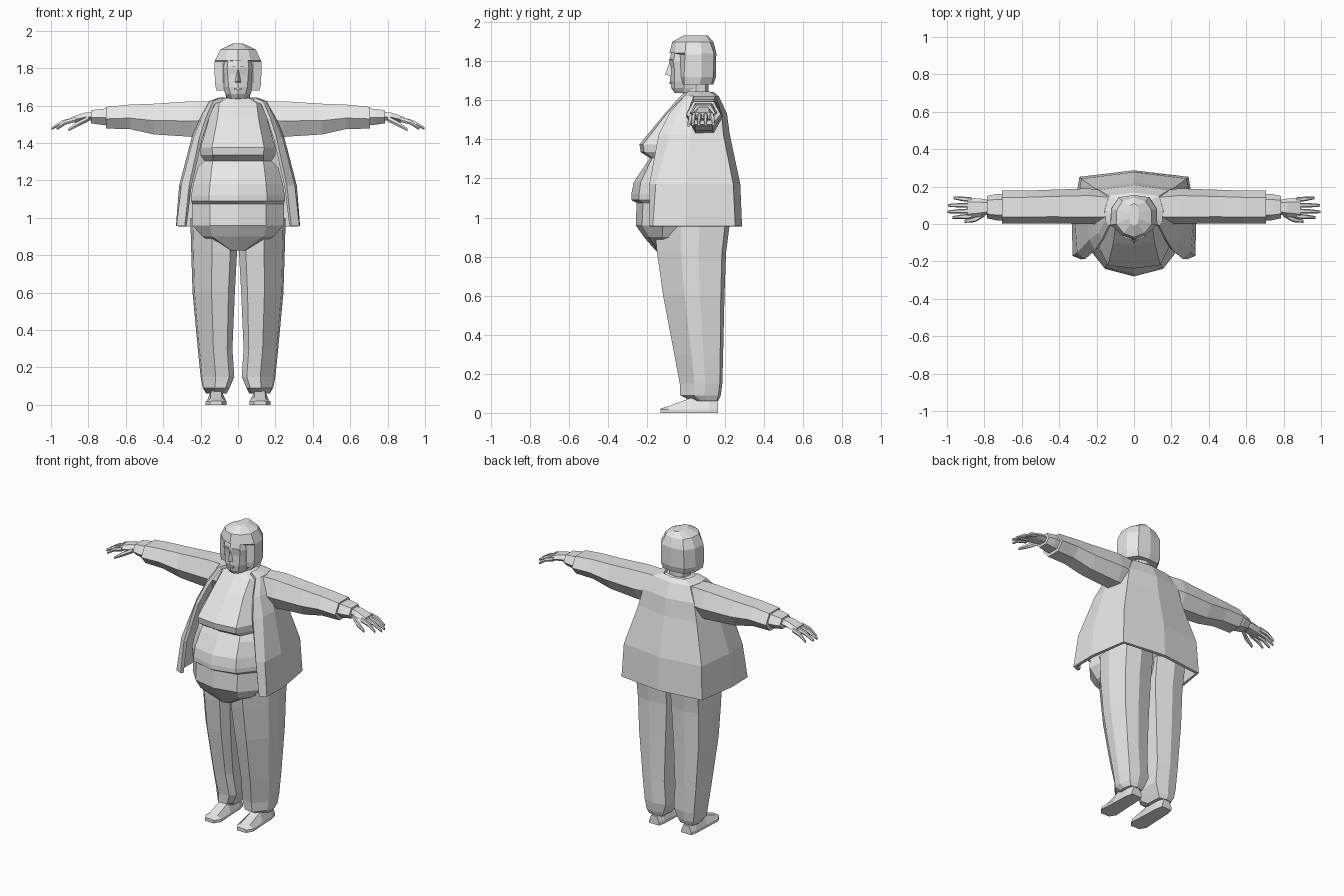
import bpy, bmesh

skin = bpy.data.materials.new("plain_grey")
skin.diffuse_color = (0.8, 0.8, 0.8, 1)


def loft(name, rings, closed=True, mirror=False):
    """Skin a list of equal-length rings with flat faces."""
    bm = bmesh.new()
    vs = [[bm.verts.new(p) for p in r] for r in rings]
    n = len(rings[0])
    for a, b in zip(vs, vs[1:]):
        for i in range(n if closed else n - 1):
            j = (i + 1) % n
            bm.faces.new((a[i], a[j], b[j], b[i]))
    if closed:
        bm.faces.new(vs[0])
        bm.faces.new(vs[-1])
    bmesh.ops.recalc_face_normals(bm, faces=bm.faces)
    me = bpy.data.meshes.new(name)
    bm.to_mesh(me)
    bm.free()
    me.materials.append(skin)
    ob = bpy.data.objects.new(name, me)
    bpy.context.collection.objects.link(ob)
    if mirror:
        m = ob.modifiers.new("mirror", 'MIRROR')
        m.use_mirror_merge = False
    return ob


def sym(z, half):
    """Half outline, mirrored across x into one ring."""
    return [(x, y, z) for x, y in half] + [(-x, y, z) for x, y in reversed(half) if x > 0]


HEX = [(-1, -.1), (-.6, 1), (.6, 1), (1, -.1), (.5, -1), (-.5, -1)]


def limb(name, sections):
    """Six-sided tube along x; sections are x, y, z, half depth, half height."""
    return loft(name, [[(x, y + u * hy, z + v * hz) for u, v in HEX]
                       for x, y, z, hy, hz in sections], mirror=True)


def box(name, x, y, z, hx, hy, hz, mirror=False):
    c = [(-1, -1), (1, -1), (1, 1), (-1, 1)]
    return loft(name, [[(x + u * hx, y + v * hy, z + s * hz) for u, v in c] for s in (-1, 1)],
                mirror=mirror)


# Shirt with chest fold and belly: z, front y, corner x, corner y, side x, side y, back y
shirt = [
    (.825, -.15, .035, -.14, .05, -.09, .12),
    (.90, -.215, .14, -.19, .19, -.12, .15),
    (.96, -.257, .15, -.225, .245, -.12, .17),
    (1.075, -.253, .15, -.22, .245, -.11, .17),
    (1.09, -.28, .155, -.24, .25, -.12, .17),
    (1.12, -.28, .155, -.24, .25, -.12, .17),
    (1.18, -.268, .15, -.232, .24, -.11, .18),
    (1.27, -.208, .14, -.19, .215, -.10, .18),
    (1.305, -.185, .135, -.172, .18, -.08, .18),
    (1.335, -.232, .135, -.215, .20, -.10, .18),
    (1.375, -.238, .14, -.22, .20, -.10, .18),
    (1.53, -.11, .11, -.10, .155, 0, .17),
    (1.61, -.04, .10, -.02, .14, .05, .14),
    (1.64, -.01, .05, 0, .075, .05, .12),
]
loft("shirt", [sym(z, [(0, yf), (cx, cy), (sx, sy), (min(sx, .2), yb - .02), (0, yb)])
               for z, yf, cx, cy, sx, sy, yb in shirt])

# Open jacket: outline runs from the front edge round to the back centre
jacket = [
    (.955, [(.28, -.18), (.32, -.165), (.322, 0), (.285, .245), (0, .277)]),
    (1.17, [(.255, -.18), (.295, -.15), (.305, 0), (.275, .235), (0, .268)]),
    (1.42, [(.2, -.135), (.23, -.08), (.24, .02), (.205, .185), (0, .215)]),
    (1.53, [(.165, -.08), (.185, -.045), (.2, .05), (.18, .175), (0, .2)]),
    (1.615, [(.13, -.005), (.145, .02), (.15, .07), (.13, .145), (0, .16)]),
    (1.635, [(.085, .01), (.09, .03), (.095, .06), (.075, .12), (0, .135)]),
]
shell = loft("jacket", [sym(z, h) for z, h in jacket], closed=False)
solid = shell.modifiers.new("thickness", 'SOLIDIFY')
solid.thickness = .02
solid.offset = 0

# Sleeves, cuffs and hands
limb("sleeve", [(.11, .09, 1.53, .085, .09), (.245, .095, 1.528, .095, .095),
                (.45, .093, 1.528, .09, .082), (.58, .09, 1.54, .088, .065),
                (.705, .09, 1.535, .088, .058)])
limb("cuff", [(.69, .09, 1.54, .07, .045), (.735, .09, 1.54, .07, .042),
              (.785, .09, 1.54, .06, .035)])
limb("palm", [(.76, .09, 1.545, .035, .022), (.82, .088, 1.54, .048, .022),
              (.89, .086, 1.523, .055, .016)])
for i, (y0, y1, tip) in enumerate([(.13, .14, .965), (.1, .1, .995), (.07, .065, .998), (.042, .035, .97)]):
    mid = (.88 + tip) / 2
    limb(f"finger_{i + 1}", [(.87, y0, 1.525, .013, .013), (mid, (y0 + y1) / 2, 1.51, .012, .012),
                             (tip, y1, 1.478, .007, .007)])
limb("thumb", [(.80, .055, 1.53, .016, .015), (.85, .025, 1.505, .015, .014),
               (.905, .014, 1.472, .008, .008)])

# Trouser legs: z, inner x, outer x, front y, back y
legs = [(.06, .06, .17, .03, .165), (.09, .045, .188, -.03, .178), (.15, .02, .20, -.032, .186),
        (.3, .03, .215, -.06, .19), (.6, .017, .243, -.117, .197), (.82, .005, .25, -.148, .205),
        (1.0, .003, .255, -.165, .228)]
rings = []
for z, xi, xo, yf, yb in legs:
    w, d = xo - xi, yb - yf
    rings.append([(xi, yf + .2 * d, z), (xi + .15 * w, yf + .04 * d, z), (xi + .55 * w, yf, z),
                  (xo - .05 * w, yf + .35 * d, z), (xo, yf + .6 * d, z),
                  (xo - .12 * w, yb - .06 * d, z), (xi + .5 * w, yb, z), (xi + .05 * w, yb - .08 * d, z)])
loft("trouser_leg", rings, mirror=True)

# Shoes: y, half width, top height
shoe = [(-.13, .032, .022), (-.09, .056, .034), (.02, .05, .075), (.12, .046, .085), (.165, .036, .055)]
loft("shoe", [[(.117 - w, y, 0), (.117 - w, y, .018), (.117 - w * .55, y, t),
               (.117 + w * .55, y, t), (.117 + w, y, .018), (.117 + w, y, 0)] for y, w, t in shoe],
     mirror=True)

# Neck and face
loft("neck", [sym(z, [(0, f), (.045, f + .015), (.065, .05), (.05, .1), (0, .115)])
              for z, f in ((1.57, -.02), (1.63, -.015), (1.70, -.02))])
face = [(1.638, -.058, .028, -.048, .045, -.01), (1.662, -.075, .04, -.058, .068, -.01),
        (1.70, -.082, .05, -.06, .08, -.01), (1.765, -.078, .055, -.06, .085, -.01),
        (1.80, -.085, .058, -.064, .088, -.01), (1.87, -.07, .05, -.052, .08, 0)]
loft("face", [sym(z, [(0, f), (cx, cy), (sx, sy), (.06, .07), (0, .09)])
              for z, f, cx, cy, sx, sy in face])
loft("nose", [[(-.018, -.07, 1.722), (.018, -.07, 1.722), (0, -.107, 1.733)],
              [(-.007, -.07, 1.79), (.007, -.07, 1.79), (0, -.086, 1.79)]])
loft("brow", [[(x, y, 1.803 + z), (x, y + .014, 1.803 + z), (x, y + .014, 1.811 + z), (x, y, 1.811 + z)]
              for x, y, z in ((.014, -.086, 0), (.056, -.07, -.002))], mirror=True)
box("lips", 0, -.079, 1.69, .022, .008, .005)

# Bobbed hair: fringe on top, side locks, full back
hair = [
    (1.68, [(0, 0), (.08, -.015), (.115, -.01), (.115, .07), (.075, .13), (0, .14)]),
    (1.72, [(0, 0), (.08, -.025), (.124, -.01), (.124, .08), (.085, .14), (0, .153)]),
    (1.835, [(0, 0), (.08, -.03), (.125, -.005), (.122, .08), (.082, .143), (0, .155)]),
    (1.842, [(0, -.085), (.065, -.06), (.122, -.005), (.12, .08), (.082, .143), (0, .155)]),
    (1.90, [(0, -.07), (.055, -.05), (.095, 0), (.092, .075), (.062, .122), (0, .14)]),
    (1.933, [(0, -.01), (.018, 0), (.025, .03), (.025, .06), (.02, .1), (0, .11)]),
]
loft("hair", [sym(z, h) for z, h in hair])
